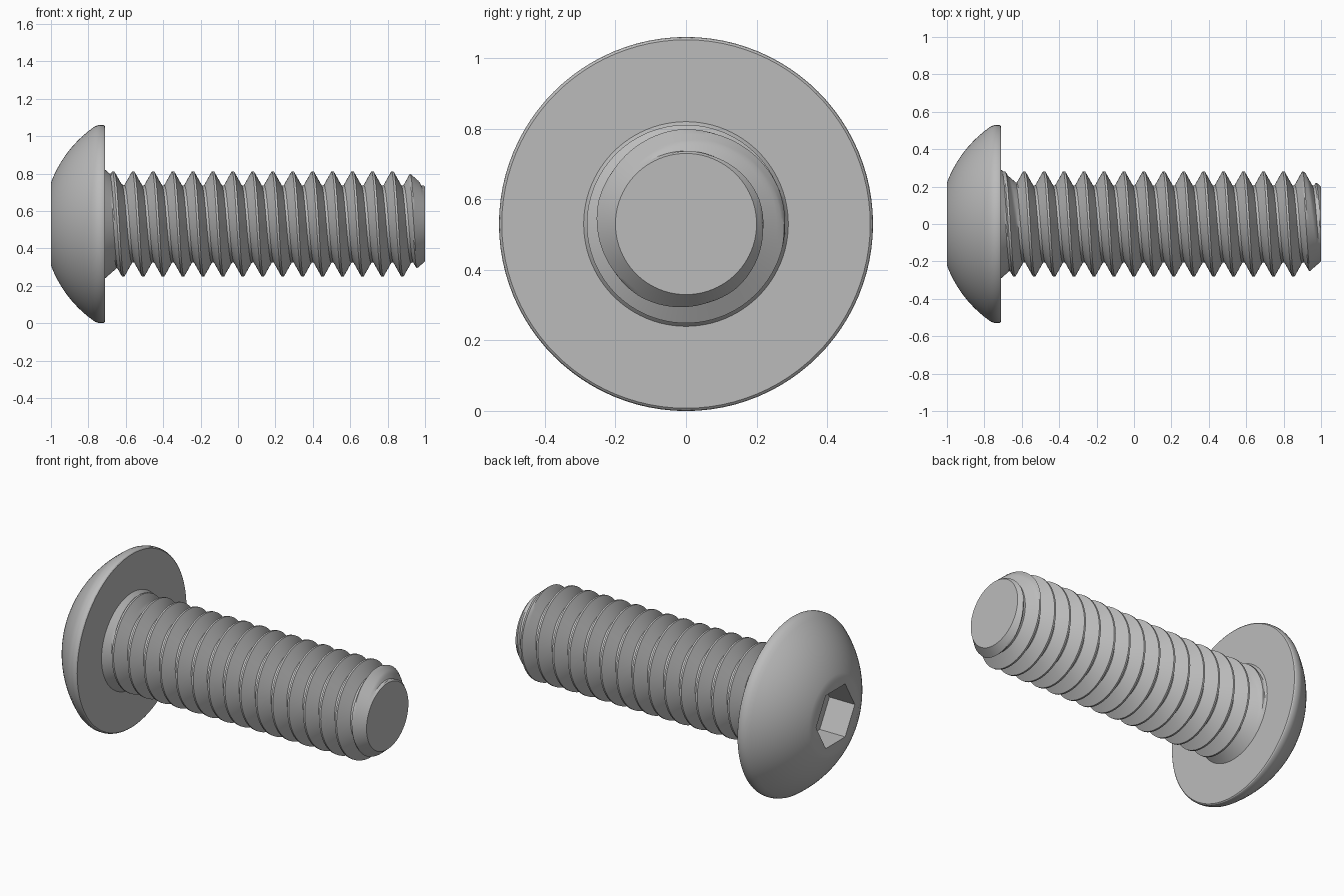
import bpy, bmesh, math

SEG = 96                 # steps around the axis
AXIS_Z = 0.53            # height of the screw axis
HEAD_X, SEAT_X, TIP_X = -1.0, -0.71, 1.0
PITCH, CREST_R, ROOT_R = 0.1066, 0.281, 0.207

old = bpy.data.objects.get("Cube")
if old:
    bpy.data.objects.remove(old, do_unlink=True)

steel = bpy.data.materials.new("grey_steel")
steel.use_nodes = True
steel.diffuse_color = (0.5, 0.5, 0.5, 1)
steel.node_tree.nodes["Principled BSDF"].inputs["Base Color"].default_value = (0.5, 0.5, 0.5, 1)


def around(x, r, a):
    """Point at angle a about the x axis, measured from +y towards +z."""
    return (x, r * math.cos(a), AXIS_Z + r * math.sin(a))


def finish(name, bm):
    bmesh.ops.remove_doubles(bm, verts=bm.verts, dist=1e-5)
    bmesh.ops.recalc_face_normals(bm, faces=bm.faces)
    mesh = bpy.data.meshes.new(name)
    bm.to_mesh(mesh)
    bm.free()
    mesh.materials.append(steel)
    obj = bpy.data.objects.new(name, mesh)
    bpy.context.collection.objects.link(obj)
    bpy.ops.object.select_all(action='DESELECT')
    obj.select_set(True)
    bpy.context.view_layer.objects.active = obj
    bpy.ops.object.shade_smooth_by_angle(angle=math.radians(28))
    return obj


def skin(bm, rows, cap_ends=True):
    """Join closed rows of vertices with quads and cap both ends."""
    for a, b in zip(rows, rows[1:]):
        for j in range(SEG):
            k = (j + 1) % SEG
            bm.faces.new((a[j], a[k], b[k], b[j]))
    if cap_ends:
        bm.faces.new(rows[0])
        bm.faces.new(rows[-1])


# Domed head: hexagonal socket, flat nose, spherical dome, rounded rim, flat seat
def hex_radius(a, corner=0.185):
    off = (a % (math.pi / 3)) - math.pi / 6
    return corner * math.cos(math.pi / 6) / math.cos(off)


bm = bmesh.new()
angles = [2 * math.pi * j / SEG for j in range(SEG)]
rows = [[bm.verts.new(around(x, hex_radius(a), a)) for a in angles]
        for x in (HEAD_X + 0.17, HEAD_X)]
dome_x, dome_r = -0.407, 0.633
start, end = math.asin(0.22 / dome_r), math.asin(0.522 / dome_r)
profile = []
for i in range(17):
    t = start + (end - start) * i / 16
    profile.append((dome_x - dome_r * math.cos(t), dome_r * math.sin(t)))
profile[0] = (HEAD_X, 0.22)
profile += [(-0.752, 0.527), (-0.74, 0.53), (-0.722, 0.53),
            (-0.714, 0.527), (SEAT_X, 0.522), (SEAT_X, 0.25)]
rows += [[bm.verts.new(around(x, r, a)) for a in angles] for x, r in profile]
skin(bm, rows)
finish("domed_head", bm)

# Threaded shank: the thread outline is swept along a helix, flared under the
# head and chamfered at the tip
CREST_X = -0.587         # a crest on the +y side
CREST_HALF, FLANK = 0.0055, 0.041


def shank_radius(x, offset):
    d = abs(offset)
    t = min(1, max(0, (d - CREST_HALF) / FLANK))
    r = CREST_R + (ROOT_R - CREST_R) * t
    flare = 0.29 - 0.87 * (x - SEAT_X)
    chamfer = 0.2 + 0.87 * (TIP_X - x)
    return min(max(r, flare), chamfer)


FINE = 6                 # slices per flank
flank = [CREST_HALF + FLANK * i / FINE for i in range(FINE + 1)]
offsets = [-d for d in reversed(flank)] + flank
bm = bmesh.new()
columns = []
for j in range(SEG + 1):
    a = 2 * math.pi * j / SEG
    column = []
    for turn in range(-3, 17):
        for off in offsets:
            x = CREST_X + PITCH * (turn + j / SEG) + off
            x = min(TIP_X, max(SEAT_X, x))
            column.append(bm.verts.new(around(x, shank_radius(x, off), a)))
    columns.append(column)
for a, b in zip(columns, columns[1:]):
    for i in range(len(a) - 1):
        # skip slices squeezed flat against either end
        xs = [v.co.x for v in (a[i], a[i + 1], b[i + 1], b[i])]
        if max(xs) - min(xs) > 1e-6:
            bm.faces.new((a[i], a[i + 1], b[i + 1], b[i]))
bmesh.ops.remove_doubles(bm, verts=bm.verts, dist=1e-5)
bmesh.ops.delete(bm, geom=[v for v in bm.verts if not v.link_faces], context='VERTS')
bmesh.ops.holes_fill(bm, edges=[e for e in bm.edges if e.is_boundary], sides=0)
finish("threaded_shank", bm)
